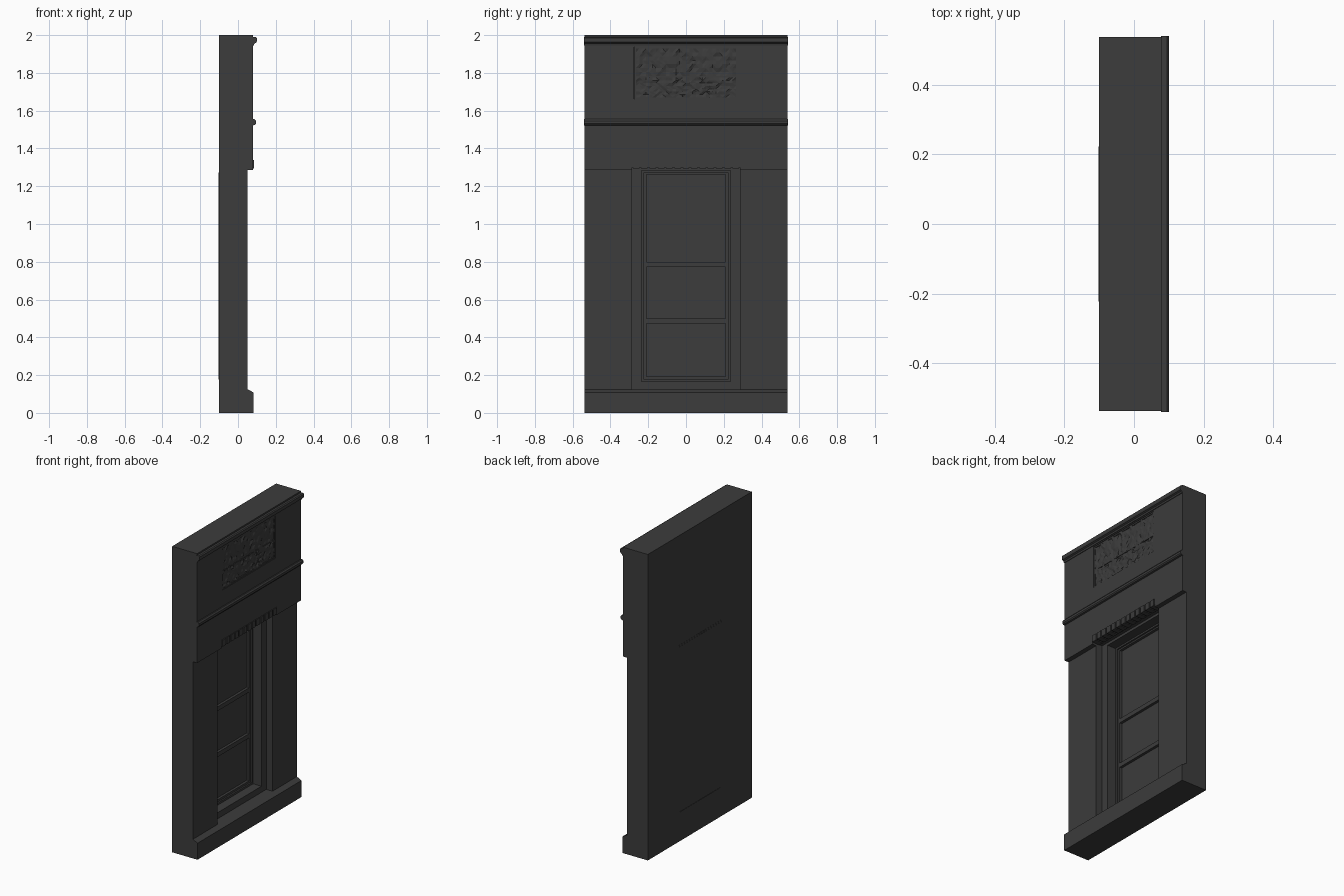
import bpy, bmesh, random

if "Cube" in bpy.data.objects:
    bpy.data.objects.remove(bpy.data.objects["Cube"])

random.seed(4)
mat = bpy.data.materials.new("dark_grey")
mat.diffuse_color = (0.045, 0.045, 0.045, 1)
mat.use_nodes = True
mat.node_tree.nodes["Principled BSDF"].inputs["Base Color"].default_value = mat.diffuse_color


def finish(name, bm):
    bmesh.ops.recalc_face_normals(bm, faces=bm.faces[:])
    me = bpy.data.meshes.new(name)
    bm.to_mesh(me)
    bm.free()
    ob = bpy.data.objects.new(name, me)
    bpy.context.collection.objects.link(ob)
    me.materials.append(mat)
    return ob


def add_box(bm, x, y, z):
    vs = bmesh.ops.create_cube(bm, size=1)["verts"]
    for v in vs:
        v.co = [lo + (c + 0.5) * (hi - lo) for c, (lo, hi) in zip(v.co, (x, y, z))]


def boxes(name, items):
    bm = bmesh.new()
    for it in items:
        add_box(bm, *it)
    return finish(name, bm)


def extrude_y(name, profile, half):
    # closed x-z profile swept along y
    bm = bmesh.new()
    f = bm.faces.new([bm.verts.new((x, -half, z)) for x, z in profile])
    ext = bmesh.ops.extrude_face_region(bm, geom=[f])["geom"]
    for v in ext:
        if isinstance(v, bmesh.types.BMVert):
            v.co.y = half
    return finish(name, bm)


def ring(name, x, outer, inner):
    # rectangular frame; outer and inner are (half width, bottom, top)
    (w, a, b), (v, c, d) = outer, inner
    return boxes(name, [(x, (-w, -v), (a, b)), (x, (v, w), (a, b)),
                        (x, (-v, v), (a, c)), (x, (-v, v), (d, b))])


# Wall with sloped plinth and thicker upper storey
wall = extrude_y("wall", [(-.10, 0), (.083, 0), (.083, .108), (.05, .125), (.05, 1.285),
                          (.08, 1.285), (.08, 2), (-.10, 2)], .537)
cuts = [("opening_cutter", (-.2, .2), (-.285, .285), (.125, 1.30)),
        ("panel_cutter", (.068, .2), (-.275, .272), (1.662, 1.938))]
for name, *dims in cuts:
    cutter = boxes(name, [dims])
    cutter.hide_render = True
    cutter.hide_viewport = True
    m = wall.modifiers.new(name, "BOOLEAN")
    m.object = cutter
    m.operation = "DIFFERENCE"
    m.solver = "EXACT"

# Horizontal mouldings
extrude_y("cornice", [(.078, 1.945), (.084, 1.945), (.087, 1.955), (.097, 1.96), (.10, 1.968),
                      (.10, 1.984), (.094, 1.99), (.078, 1.99)], .539)
extrude_y("string_course", [(.078, 1.522), (.09, 1.525), (.095, 1.532), (.095, 1.546),
                            (.088, 1.555), (.078, 1.555)], .539)

# Row of small brick dentils over the opening
boxes("lintel_dentils", [((.03, .085), (y - .017, y + .017), (1.295, 1.338))
                         for y in [-.264 + .044 * i for i in range(13)]])

# Door frame, sash and glazing
ring("door_frame", (-.10, .005), (.285, .125, 1.30), (.235, .165, 1.283))
ring("sash_bead", (-.101, -.055), (.235, .165, 1.283), (.222, .178, 1.272))
ring("sash", (-.102, -.065), (.222, .178, 1.272), (.208, .192, 1.262))
boxes("glazing_bars", [((-.09, -.065), (-.208, .208), (z, z + .028)) for z in (.472, .772)])
boxes("glass", [((-.10, -.082), (-.208, .208), (.192, 1.262))])

# Decorative panel: border, middle rail and rough abstract carving
ring("panel_border", (.06, .076), (.2735, 1.662, 1.938), (.265, 1.671, 1.929))
boxes("panel_rail", [((.06, .076), (-.265, .265), (1.776, 1.784))])
for row, (z0, z1) in enumerate(((1.671, 1.776), (1.784, 1.929))):
    bm = bmesh.new()
    nx, nz = 30, 7
    grid = [[bm.verts.new((.07 + random.uniform(-.001, .007), -.265 + .53 * i / nx,
                           z0 + (z1 - z0) * j / nz)) for j in range(nz + 1)]
            for i in range(nx + 1)]
    for i in range(nx):
        for j in range(nz):
            bm.faces.new((grid[i][j], grid[i + 1][j], grid[i + 1][j + 1], grid[i][j + 1]))
    bmesh.ops.triangulate(bm, faces=bm.faces[:])
    finish(f"carving_{row}", bm)
